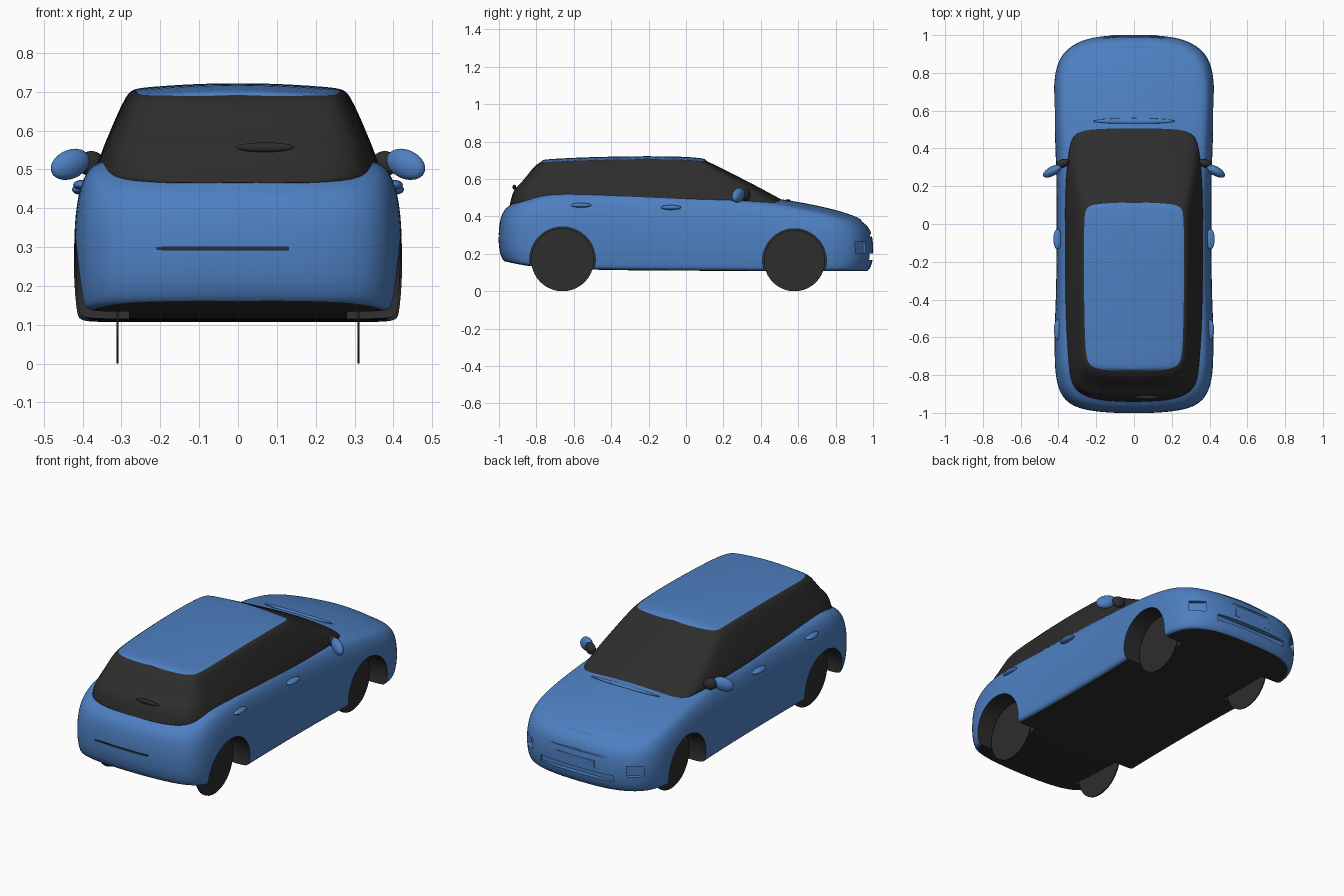
import bpy, bmesh, math
from mathutils import Matrix, Vector

cube = bpy.data.objects.get("Cube")
if cube:
    bpy.data.objects.remove(cube, do_unlink=True)


def material(name, rgb):
    m = bpy.data.materials.new(name)
    m.use_nodes = True
    m.diffuse_color = (*rgb, 1)
    m.node_tree.nodes["Principled BSDF"].inputs["Base Color"].default_value = (*rgb, 1)
    return m


BLUE, DARK = 0, 1
MATS = [material("body_blue", (0.075, 0.215, 0.54)), material("trim_black", (0.026, 0.026, 0.026))]


def make_object(name, bm):
    mesh = bpy.data.meshes.new(name)
    bmesh.ops.recalc_face_normals(bm, faces=bm.faces[:])
    bm.to_mesh(mesh)
    bm.free()
    for m in MATS:
        mesh.materials.append(m)
    ob = bpy.data.objects.new(name, mesh)
    bpy.context.collection.objects.link(ob)
    return ob


def smooth(ob, angle=35):
    bpy.ops.object.select_all(action='DESELECT')
    ob.select_set(True)
    bpy.context.view_layer.objects.active = ob
    bpy.ops.object.shade_smooth_by_angle(angle=math.radians(angle))


def bake(ob):
    # Replace the mesh by its evaluated result
    deps = bpy.context.evaluated_depsgraph_get()
    mesh = bpy.data.meshes.new_from_object(ob.evaluated_get(deps))
    ob.modifiers.clear()
    ob.data = mesh


def lerp_table(table, y):
    for (a, va), (b, vb) in zip(table, table[1:]):
        if y <= b:
            return va + (vb - va) * max(0, (y - a) / (b - a))
    return table[-1][1]


def shell(name, rows, crown, side_mat, top_mat, bottom_mat, cuts=5):
    """Skin half outlines stacked in rows, close with lids, mirror across x."""
    bm = bmesh.new()

    def quad(pts, sign, mat):
        f = bm.faces.new([bm.verts.new((sign * p[0], p[1], p[2])) for p in pts])
        f.material_index = mat

    def grid(g, sign, mat):
        for r, s in zip(g, g[1:]):
            for i in range(len(r) - 1):
                quad((r[i], r[i + 1], s[i + 1], s[i]), sign, mat)

    def lid(row, rise):
        wide = max(p[0] for p in row)
        fr = [1 - k / cuts for k in range(cuts + 1)]
        return [[(x * f, y, z + rise * (1 - f * f) * x / wide) for x, y, z in row] for f in fr]

    for sign in (1, -1):
        grid(rows, sign, side_mat)
        grid(lid(rows[-1], crown), sign, top_mat)
        grid(lid(rows[0], 0), sign, bottom_mat)
    bmesh.ops.remove_doubles(bm, verts=bm.verts[:], dist=1e-4)
    ob = make_object(name, bm)
    sub = ob.modifiers.new("smooth", 'SUBSURF')
    sub.levels = sub.render_levels = 2
    bake(ob)
    return ob


def placed(centre, size, turn=0, tilt=0):
    return (Matrix.Translation(centre) @ Matrix.Rotation(turn, 4, 'Z') @ Matrix.Rotation(tilt, 4, 'Y')
            @ Matrix.Diagonal((*size, 1)))


def box(name, centre, size, mat, turn=0):
    bm = bmesh.new()
    bmesh.ops.create_cube(bm, size=1)
    for f in bm.faces:
        f.material_index = mat
    bm.transform(placed(centre, size, turn))
    return make_object(name, bm)


def pod(name, centre, size, mat, turn=0, tilt=0):
    # Rounded ellipsoid part
    bm = bmesh.new()
    bmesh.ops.create_icosphere(bm, subdivisions=3, radius=.5)
    for f in bm.faces:
        f.material_index = mat
    bm.transform(placed(centre, size, turn, tilt))
    ob = make_object(name, bm)
    smooth(ob, 60)
    return ob


def disc(name, centre, radius, depth, mat, sides=40):
    bm = bmesh.new()
    bmesh.ops.create_cone(bm, cap_ends=True, segments=sides, radius1=radius, radius2=radius, depth=depth)
    for f in bm.faces:
        f.material_index = mat
    bm.transform(Matrix.Translation(centre) @ Matrix.Rotation(math.pi / 2, 4, 'Y'))
    return make_object(name, bm)


# Lower body: plan outline from tail to nose, with sill and shoulder heights
plan = [(0, -1), (.15, -.995), (.27, -.98), (.35, -.945), (.395, -.88), (.415, -.78), (.42, -.6),
        (.408, -.4), (.405, -.1), (.405, .2), (.412, .42), (.42, .6), (.42, .74), (.408, .83),
        (.37, .91), (.29, .965), (.18, .993), (0, 1.0)]
sill = [(-1, .16), (-.85, .13), (-.5, .113), (.5, .107), (1, .108)]
shoulder = [(-1, .46), (-.92, .48), (-.8, .52), (-.4, .52), (.2, .5), (.45, .475), (.6, .455), (.8, .418), (1, .37)]
section = [(0, .975, .968), (.06, .99, .985), (.25, 1.005, 1), (.55, 1.007, 1), (.78, .985, .99),
           (.93, .935, .968), (1, .875, .938)]
rows = []
for t, sx, sy in section:
    row = []
    for x, y in plan:
        lo, hi = lerp_table(sill, y), lerp_table(shoulder, y)
        row.append((x * sx * 1.005, y * sy * 1.004, lo + (hi - lo) * t))
    rows.append(row)
body = shell("body", rows, .03, BLUE, BLUE, DARK)

# Cabin: dark glasshouse with a blue roof, fuller at the tail below the rear glass
base = [(0, -.945), (.2, -.935), (.31, -.9), (.355, -.8), (.375, -.6), (.375, -.3), (.372, 0),
        (.368, .25), (.35, .43), (.325, .5), (.2, .54), (0, .56)]
roof = [(0, -.775), (.15, -.77), (.235, -.755), (.262, -.71), (.268, -.55), (.272, -.3), (.272, -.12),
        (.27, 0), (.266, .06), (.25, .095), (.15, .105), (0, .11)]
roof_height = [(-.8, .69), (-.5, .705), (-.2, .71), (0, .705), (.12, .695)]
rows = []
for t, bulge, tail in ((0, 0, 0), (.15, .008, .01), (.38, .012, .028), (.5, .012, .012), (.75, .012, .01),
                       (.93, .008, .012), (1, 0, 0)):
    row = []
    for (bx, by), (rx, ry) in zip(base, roof):
        top = lerp_table(roof_height, ry)
        x = bx + (rx - bx) * t
        y = by + (ry - by) * t
        out = Vector((x, y * .4)).normalized() * bulge
        back = tail if ry < -.7 else 0
        row.append((x + out.x if x else 0, y + out.y - back, .465 + (top - .465) * t))
    rows.append(row)
cabin = shell("cabin", rows, .014, DARK, BLUE, DARK)
smooth(cabin, 40)

# Wheel arches and bumper recesses are cut from the body
AXLES = (("rear", -.66, .168), ("front", .58, .163))
cutters = [box("lower_intake_cutter", (0, 1.0, .185), (.46, .06, .035), BLUE),
           box("upper_grille_cutter", (0, 1.005, .3), (.36, .04, .012), BLUE),
           box("tail_crease_cutter", (-.04, -1.003, .296), (.34, .03, .008), DARK)]
for side in (1, -1):
    cutters.append(box("fog_recess_cutter", (side * .34, .94, .235), (.09, .06, .06), BLUE, -side * .7))
    for name, y, r in AXLES:
        cutters.append(disc(name + "_arch_cutter", (side * .38, y, r), r + .008, .2, DARK))
for c in cutters:
    mod = body.modifiers.new("cut", 'BOOLEAN')
    mod.object, mod.operation, mod.solver = c, 'DIFFERENCE', 'EXACT'
bake(body)
for c in cutters:
    bpy.data.objects.remove(c, do_unlink=True)
smooth(body)

# Paired parts on both sides
for side, tag in ((1, "left"), (-1, "right")):
    # Thin wheel faces set deep in the arches
    for name, y, r in AXLES:
        disc(f"{name}_{tag}_wheel", (side * .31, y, r), r, .006, DARK)
    # Door mirror housing and its dark foot
    pod(f"{tag}_mirror", (side * .432, .28, .513), (.115, .05, .075), BLUE, side * -.5, side * .35)
    pod(f"{tag}_mirror_foot", (side * .378, .32, .515), (.075, .045, .065), DARK, side * -.4)
    # Door handles
    for k, (x, y, z) in enumerate(((.405, -.08, .448), (.402, -.56, .46))):
        pod(f"{tag}_handle_{k + 1}", (side * x, y, z), (.045, .11, .026), BLUE)

# Tailgate and nose details
pod("tailgate_latch", (.07, -.918, .557), (.15, .02, .025), DARK)
box("front_plate", (0, .994, .245), (.24, .012, .04), BLUE)
pod("cowl_lip", (0, .545, .485), (.44, .03, .014), BLUE)
